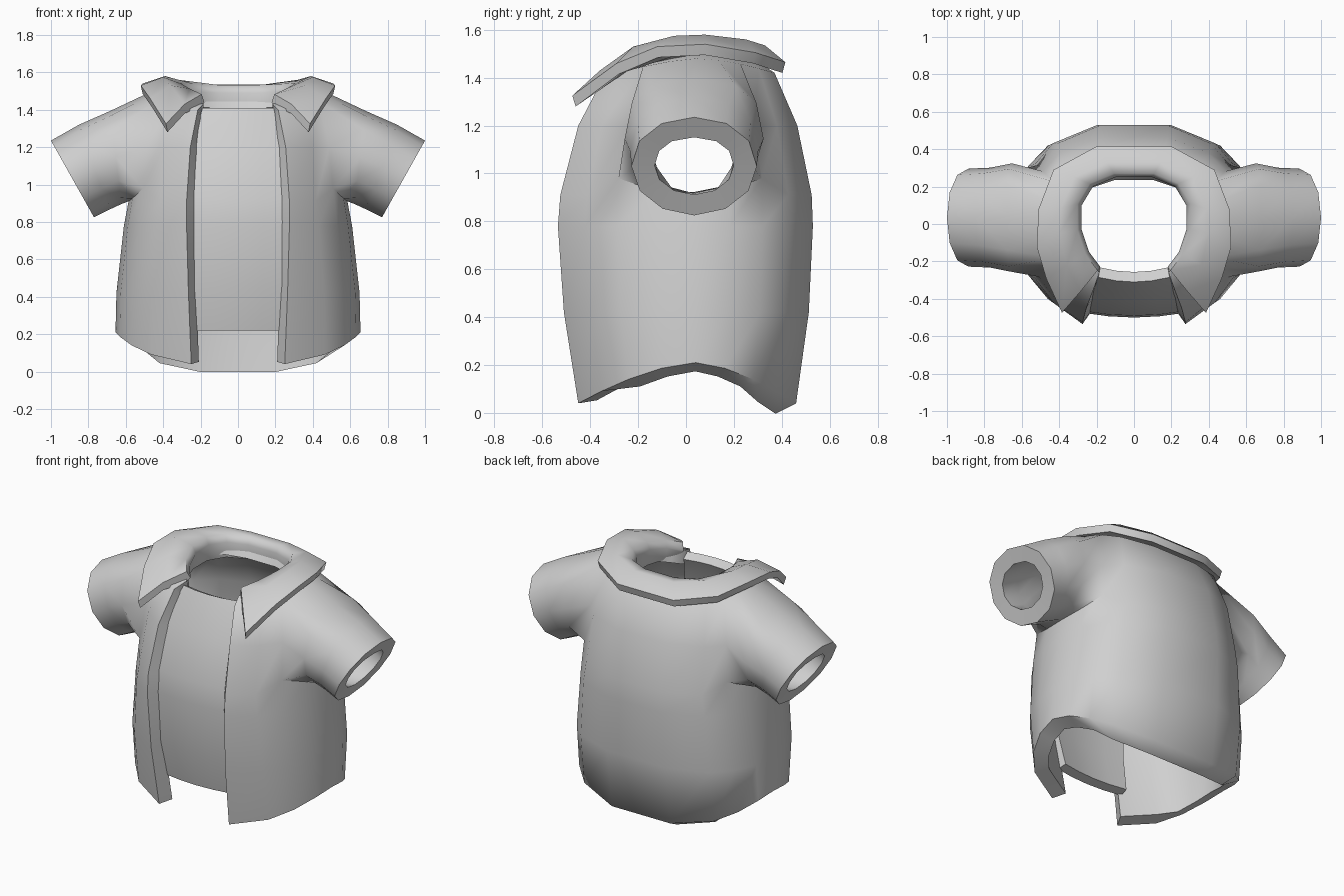
import bpy, bmesh, math
from mathutils import Vector

if "Cube" in bpy.data.objects:
    bpy.data.objects.remove(bpy.data.objects["Cube"])

cloth = bpy.data.materials.new("grey_cloth")
cloth.diffuse_color = (0.63, 0.63, 0.63, 1)
cloth.use_nodes = True
cloth.node_tree.nodes["Principled BSDF"].inputs["Base Color"].default_value = cloth.diffuse_color


def finish(name, bm, angle=50):
    bmesh.ops.recalc_face_normals(bm, faces=bm.faces[:])
    mesh = bpy.data.meshes.new(name)
    bm.to_mesh(mesh)
    bm.free()
    ob = bpy.data.objects.new(name, mesh)
    bpy.context.collection.objects.link(ob)
    mesh.materials.append(cloth)
    bpy.ops.object.select_all(action='DESELECT')
    ob.select_set(True)
    bpy.context.view_layer.objects.active = ob
    bpy.ops.object.shade_smooth_by_angle(angle=math.radians(angle))
    return ob


def thicken(bm, thickness, outward_test, tweak=None):
    """Add an inner layer and a rim; tweak maps verts to (thickness, inner drop)."""
    tweak = tweak or {}
    bmesh.ops.recalc_face_normals(bm, faces=bm.faces[:])
    bm.normal_update()
    vert, direction = outward_test
    if vert.normal.dot(direction) < 0:
        bmesh.ops.reverse_faces(bm, faces=bm.faces[:])
        bm.normal_update()
    faces = bm.faces[:]
    rim = [e for e in bm.edges if e.is_boundary]
    inner = {}
    for v in bm.verts[:]:
        t, drop = tweak.get(v, (thickness, 0))
        inner[v] = bm.verts.new(v.co - v.normal * t - Vector((0, 0, drop)))
    for f in faces:
        bm.faces.new([inner[v] for v in reversed(f.verts)])
    for e in rim:
        a, b = e.verts
        bm.faces.new((a, b, inner[b], inner[a]))


# --- Shirt body: rings of (height, half width, front y, back y, opening half width)
rings = [(0.04, 0.655, -0.45, 0.46, 0.25),
         (0.42, 0.65, -0.51, 0.513, 0.265),
         (0.78, 0.61, -0.535, 0.53, 0.275),
         (0.91, 0.585, -0.525, 0.525, 0.275),
         (1.20, 0.56, -0.45, 0.465, 0.255),
         (1.40, 0.50, -0.345, 0.37, 0.215),
         (1.43, 0.33, -0.26, 0.28, 0.185)]
# outline of half a ring, from the front opening round to the back
outline = [(0.39, -1), (0.71, -0.80), (0.87, -0.57), (0.965, -0.29), (1, 0),
           (0.965, 0.29), (0.87, 0.57), (0.71, 0.80), (0.32, 1)]
lift = {0: 0.17, 5: 0.07, 6: 0.05}   # extra height at the sides of some rings
tilt = {5: 0.02, 6: 0.05}            # extra height towards the back
armpit = {2: 0.07, 3: 0.015, 5: 0.015, 6: 0.07}   # rounded armhole bottom
MID_Y = 0.04
LAST = 2 * len(outline) - 1

bm = bmesh.new()
grid = []
tweak = {}
for r, (z, w, front, back, gap) in enumerate(rings):
    half = []
    for i, (u, v) in enumerate(outline):
        x = gap if i == 0 else u * w
        y = MID_Y + v * ((back - MID_Y) if v > 0 else (MID_Y - front))
        zz = z + lift.get(r, 0) * (1 - abs(v) ** 1.6) + tilt.get(r, 0) * (v + 1) / 2
        if r == 3:
            zz += armpit.get(i, 0)
        half.append((x, y, zz))
    full = half + [(-x, y, zz) for x, y, zz in reversed(half)]
    grid.append([bm.verts.new(p) for p in full])

for r in range(len(rings) - 1):
    for c in range(LAST):
        if r in (3, 4) and 2 <= min(c, LAST - 1 - c) <= 5:
            continue                                   # armholes
        bm.faces.new((grid[r][c], grid[r][c + 1], grid[r + 1][c + 1], grid[r + 1][c]))

# inner hem hangs lower towards the back, inner armpit stays low
for c in range(LAST + 1):
    i = min(c, LAST - c)
    tweak[grid[0][c]] = (0.088, 0.0 if i < 2 else 0.035 if i < 7 else 0.055)
    if 3 <= i <= 5:
        tweak[grid[3][c]] = (0.085, 0.045)

# --- Sleeves grow out of the armholes:
# (top x, top z, bottom x, bottom z, half depth, thickness, inner drop, fullness)
sleeve_rings = [(0.68, 1.395, 0.625, 0.895, 0.29, 0.085, 0.06, 0.75),
                (0.85, 1.32, 0.69, 0.865, 0.267, 0.09, 0.04, 0.87),
                (1.0, 1.235, 0.77, 0.825, 0.262, 0.097, 0.0, 0.95)]
armhole = [(5, 4), (5, 5), (5, 6), (4, 6), (3, 6), (3, 5),
           (3, 4), (3, 3), (3, 2), (4, 2), (5, 2), (5, 3)]
for s in (1, -1):
    prev = [grid[r][c if s > 0 else LAST - c] for r, c in armhole]
    for tx, tz, bx, bz, h, thick, drop, full in sleeve_rings:
        ring = []
        for k in range(12):
            a = k * math.tau / 12
            ca, sa = math.cos(a), math.sin(a)
            if ca > 0.01:                              # fuller upper half
                ca = ca ** full
                sa = math.copysign(abs(sa) ** full, sa)
            t = (1 + ca) / 2
            v = bm.verts.new((s * (bx + (tx - bx) * t), 0.034 + h * sa,
                              bz + (tz - bz) * t))
            tweak[v] = (thick, drop if 5 <= k <= 7 else 0)
            ring.append(v)
        for k in range(12):
            n = (k + 1) % 12
            bm.faces.new((prev[k], prev[n], ring[n], ring[k]))
        prev = ring
loose = [v for v in bm.verts if not v.link_faces]
bmesh.ops.delete(bm, geom=loose, context='VERTS')
thicken(bm, 0.085, (grid[2][8], Vector((0, 1, 0))), tweak)
finish("shirt_body", bm, 65)

# --- Recessed front panel filling the opening: (height, y, half width)
panel = [(0.22, -0.43, 0.242), (0.45, -0.478, 0.26), (0.78, -0.5, 0.27),
         (0.92, -0.49, 0.27), (1.2, -0.415, 0.25), (1.41, -0.31, 0.19)]
bm = bmesh.new()
rows = []
for z, y, w in panel:
    rows.append([bm.verts.new((w * t, y + 0.025 * t * t, z))
                 for t in (-1, -0.5, 0, 0.5, 1)])
for lo, hi in zip(rows, rows[1:]):
    for c in range(4):
        bm.faces.new((lo[c], lo[c + 1], hi[c + 1], hi[c]))
thicken(bm, 0.06, (rows[2][2], Vector((0, -1, 0))))
finish("front_panel", bm)

# --- Folded collar: inner edge, crown and outer edge at each station, front to back
stations = [((0.18, -0.23, 1.48), (0.285, -0.36, 1.43), (0.385, -0.475, 1.325)),
            ((0.24, -0.15, 1.51), (0.36, -0.22, 1.53), (0.47, -0.29, 1.46)),
            ((0.28, -0.03, 1.535), (0.40, -0.05, 1.575), (0.52, -0.12, 1.53)),
            ((0.28, 0.10, 1.54), (0.39, 0.08, 1.58), (0.51, 0.08, 1.54)),
            ((0.22, 0.20, 1.535), (0.32, 0.25, 1.56), (0.43, 0.29, 1.505)),
            ((0.10, 0.25, 1.53), (0.14, 0.33, 1.535), (0.20, 0.415, 1.465))]
path = stations + [tuple((-x, y, z) for x, y, z in st) for st in reversed(stations)]
bm = bmesh.new()
loops = []
for i, (edge, crown, outer) in enumerate(path):
    tip = i in (0, len(path) - 1)
    low = edge[2] - 0.06 if tip else 1.39
    section = [(edge[0] * 1.06, edge[1] * 1.06, low),
               (edge[0], edge[1], edge[2] - 0.04),     # rolled neck edge
               (edge[0] * 1.08, edge[1] * 1.08, edge[2] + 0.003),
               crown, outer,
               (outer[0] * 0.98, outer[1] * 0.97, outer[2] - 0.045),
               (crown[0], crown[1], crown[2] - (0.05 if tip else 0.085))]
    loops.append([bm.verts.new(p) for p in section])
for a, b in zip(loops, loops[1:]):
    for k in range(7):
        n = (k + 1) % 7
        bm.faces.new((a[k], a[n], b[n], b[k]))
bm.faces.new(loops[0])
bm.faces.new(loops[-1])
finish("collar", bm, 60)
